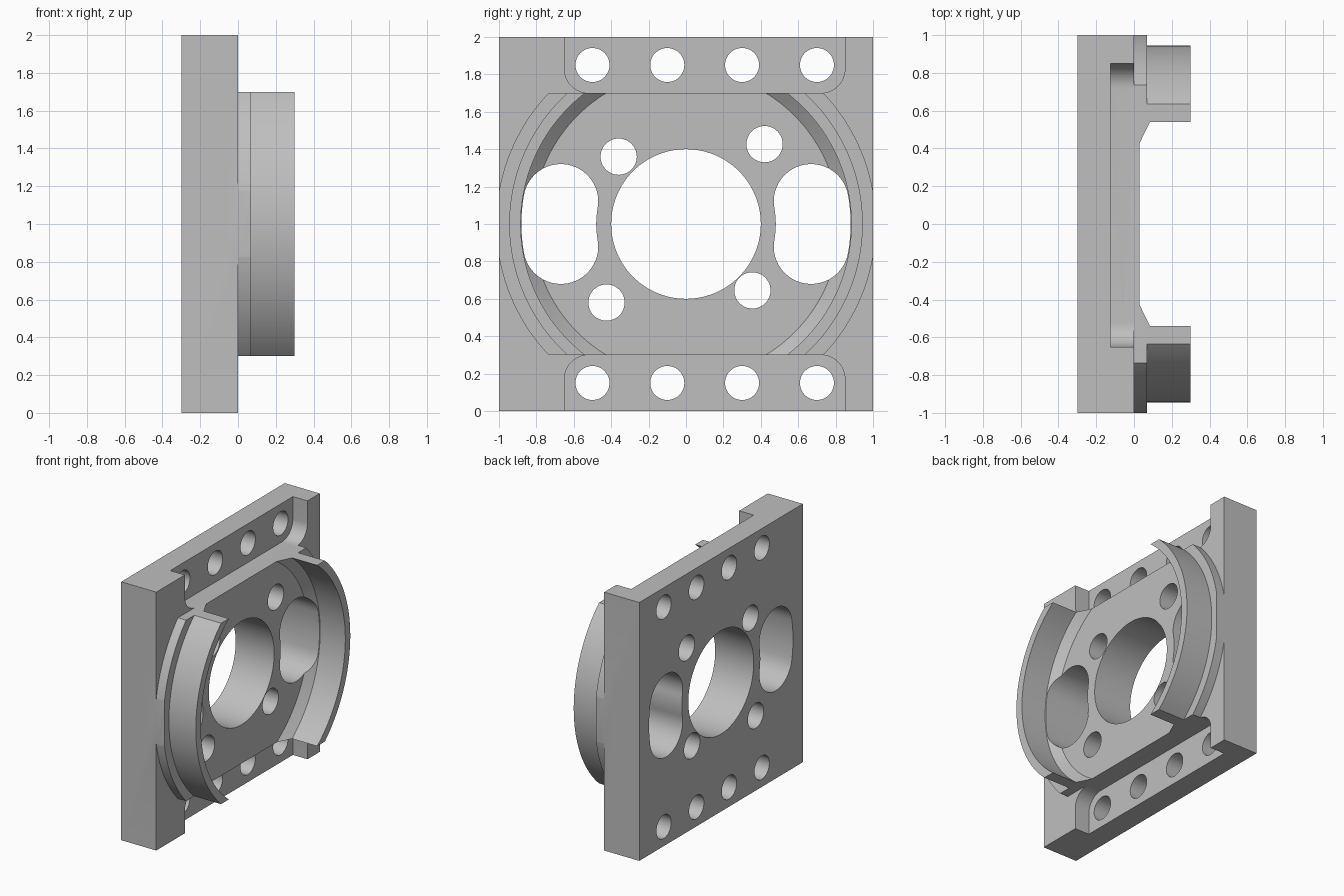
import bpy, bmesh
from math import sin, cos, pi, radians
from mathutils import Matrix

cube = bpy.data.objects.get("Cube")
if cube:
    bpy.data.objects.remove(cube, do_unlink=True)

grey = bpy.data.materials.new("machined grey")
grey.use_nodes = True
grey.diffuse_color = (0.52, 0.52, 0.52, 1)
grey.node_tree.nodes["Principled BSDF"].inputs["Base Color"].default_value = (0.52, 0.52, 0.52, 1)

MID = 1.0            # height of the bore axis
LOW, HIGH = 0.3, 1.7  # extent of the ring between the pockets


def finish(bm, name):
    bmesh.ops.recalc_face_normals(bm, faces=bm.faces)
    mesh = bpy.data.meshes.new(name)
    bm.to_mesh(mesh)
    bm.free()
    mesh.materials.append(grey)
    obj = bpy.data.objects.new(name, mesh)
    bpy.context.collection.objects.link(obj)
    return obj


def prism(name, outline, x0, x1):
    """Extrude a (y, z) outline along x."""
    bm = bmesh.new()
    face = bm.faces.new([bm.verts.new((x0, y, z)) for y, z in outline])
    ext = bmesh.ops.extrude_face_region(bm, geom=[face])
    moved = [v for v in ext["geom"] if isinstance(v, bmesh.types.BMVert)]
    bmesh.ops.translate(bm, verts=moved, vec=(x1 - x0, 0, 0))
    return finish(bm, name)


def rect(y0, y1, z0, z1):
    return [(y0, z0), (y1, z0), (y1, z1), (y0, z1)]


def arc(cy, cz, r, a0, a1, n):
    steps = [radians(a0 + (a1 - a0) * i / n) for i in range(n + 1)]
    return [(cy + r * cos(a), cz + r * sin(a)) for a in steps]


def boolean(target, tool, operation):
    mod = target.modifiers.new(operation, 'BOOLEAN')
    mod.operation, mod.solver, mod.object = operation, 'EXACT', tool
    bpy.context.view_layer.objects.active = target
    bpy.ops.object.modifier_apply(modifier=mod.name)
    bpy.data.objects.remove(tool, do_unlink=True)


def drill(target, y, z, r, n=48):
    boolean(target, prism("drill", arc(y, z, r, 0, 360, n)[:-1], -0.5, 0.5), 'DIFFERENCE')


# Stepped ring with a chamfered inner floor, turned about the x axis
profile = [(-0.06, 0), (-0.06, 1.015), (0.07, 1.015), (0.07, 0.945), (0.3, 0.945),
           (0.3, 0.884), (0.085, 0.884), (0.03, 0.82), (0.03, 0)]
bm = bmesh.new()
verts = [bm.verts.new((x, r, MID)) for x, r in profile]
edges = [bm.edges.new(pair) for pair in zip(verts, verts[1:])]
bmesh.ops.spin(bm, geom=verts + edges, cent=(0, 0, MID), axis=(1, 0, 0),
               angle=2 * pi, steps=144, use_duplicate=False)
bmesh.ops.remove_doubles(bm, verts=bm.verts, dist=0.0005)
ring = finish(bm, "ring")
boolean(ring, prism("ring_trim", rect(-1, 1, LOW, HIGH), -0.5, 0.5), 'INTERSECT')

# Square plate
plate = prism("mounting_plate", rect(-1, 1, 0, 2), -0.3, 0)

# Open pockets along the top and bottom edges, with two rounded corners each
R = 0.13
pocket = ([(-0.65, 2.2)] + arc(-0.65 + R, HIGH + R, R, 180, 270, 12)
          + arc(0.85 - R, HIGH + R, R, 270, 360, 12) + [(0.85, 2.2)])
for outline in (pocket, [(y, 2 * MID - z) for y, z in pocket]):
    boolean(plate, prism("pocket_cutter", outline, -0.125, 0.2), 'DIFFERENCE')

boolean(plate, ring, 'UNION')

# Bolt holes in the pockets
for y in (-0.5, -0.1, 0.3, 0.7):
    for z in (0.15, 1.85):
        drill(plate, y, z, 0.091)

# Centre bore and the four holes around it
drill(plate, 0, MID, 0.4, 96)
for y, z in ((-0.36, 1.36), (0.42, 1.427), (0.355, 0.645), (-0.425, 0.58)):
    drill(plate, y, z, 0.097)

# Curved slots either side of the bore
A, PITCH, HALF = 10.2, 0.68, 0.2
cy, dz = PITCH * cos(radians(A)), PITCH * sin(radians(A))
slot = (arc(0, MID, PITCH + HALF, -A, A, 12)
        + arc(cy, MID + dz, HALF, A, A + 180, 28)[1:]
        + arc(0, MID, PITCH - HALF, A, -A, 12)[1:]
        + arc(cy, MID - dz, HALF, 180 - A, 360 - A, 28)[1:-1])
for side in (1, -1):
    boolean(plate, prism("slot_cutter", [(side * y, z) for y, z in slot], -0.5, 0.5), 'DIFFERENCE')

# Smooth curved walls, sharp edges
bpy.ops.object.select_all(action='DESELECT')
plate.select_set(True)
bpy.context.view_layer.objects.active = plate
bpy.ops.object.shade_smooth_by_angle(angle=radians(25))
